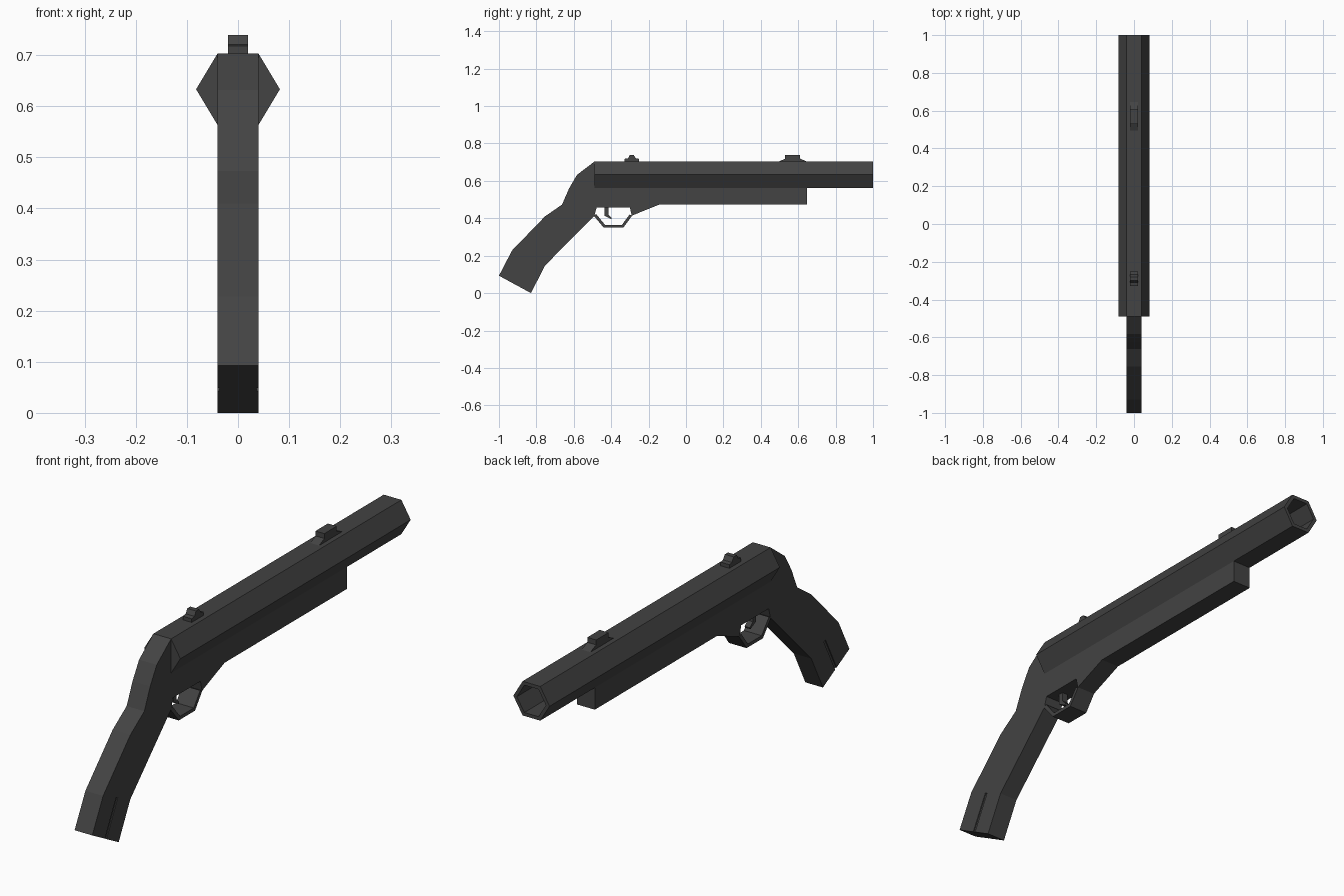
import bpy, bmesh

if "Cube" in bpy.data.objects:
    bpy.data.objects.remove(bpy.data.objects["Cube"])

mat = bpy.data.materials.new("dark_gunmetal_grey")
mat.diffuse_color = (0.056, 0.056, 0.056, 1)
mat.use_nodes = True
mat.node_tree.nodes["Principled BSDF"].inputs["Base Color"].default_value = mat.diffuse_color


def finish(bm, name):
    bmesh.ops.recalc_face_normals(bm, faces=bm.faces[:])
    me = bpy.data.meshes.new(name)
    bm.to_mesh(me)
    bm.free()
    me.materials.append(mat)
    ob = bpy.data.objects.new(name, me)
    bpy.context.collection.objects.link(ob)
    return ob


def prism(name, profile, half):
    """Extrude a (y, z) outline across x, from -half to +half."""
    bm = bmesh.new()
    a = [bm.verts.new((-half, y, z)) for y, z in profile]
    b = [bm.verts.new((half, y, z)) for y, z in profile]
    n = len(profile)
    bm.faces.new(a)
    bm.faces.new(b[::-1])
    for i in range(n):
        j = (i + 1) % n
        bm.faces.new((a[i], b[i], b[j], a[j]))
    return finish(bm, name)


# hexagonal barrel: back cap, outer wall, muzzle rim, bore wall, bore floor
HEX = [(-0.04, 0.07), (0.04, 0.07), (0.082, 0), (0.04, -0.07), (-0.04, -0.07), (-0.082, 0)]
bm = bmesh.new()
rings = []
for y, s in ((-0.49, 1), (1.0, 1), (1.0, 0.8), (0.7, 0.8)):
    rings.append([bm.verts.new((x * s, y, 0.633 + z * s)) for x, z in HEX])
for r, q in zip(rings, rings[1:]):
    for i in range(6):
        j = (i + 1) % 6
        bm.faces.new((r[i], r[j], q[j], q[i]))
bm.faces.new(rings[0])
bm.faces.new(rings[-1])
finish(bm, "barrel")

# receiver, grip and fore-end in one slab
prism("grip_and_fore_end", [
    (-0.49, 0.703), (-0.583, 0.632), (-0.625, 0.56), (-0.663, 0.473), (-0.754, 0.41),
    (-0.93, 0.228), (-0.754, 0.147), (-0.49, 0.414), (-0.478, 0.457),
    (-0.30, 0.457), (-0.29, 0.414), (-0.144, 0.473), (0.647, 0.473),
    (0.647, 0.58), (-0.45, 0.60)], 0.04)

# grip end: two halves with a thin groove between them
TOP = ((-0.93, 0.228), (-0.754, 0.147))
END = ((-1.0, 0.093), (-0.829, 0.0))


def mix(edge, t):
    (y0, z0), (y1, z1) = edge
    return (y0 + (y1 - y0) * t, z0 + (z1 - z0) * t)


for name, t0, t1, half in (("grip_end_rear", 0, 0.48, 0.04),
                           ("grip_end_groove", 0.48, 0.54, 0.036),
                           ("grip_end_front", 0.54, 1, 0.04)):
    prism(name, [mix(TOP, t0), mix(TOP, t1), mix(END, t1), mix(END, t0)], half)

# trigger guard band
prism("trigger_guard", [
    (-0.495, 0.416), (-0.44, 0.35), (-0.335, 0.35), (-0.288, 0.414),
    (-0.302, 0.42), (-0.343, 0.364), (-0.432, 0.364), (-0.48, 0.422)], 0.04)

# trigger
prism("trigger", [
    (-0.435, 0.46), (-0.435, 0.413), (-0.40, 0.395), (-0.397, 0.402),
    (-0.415, 0.42), (-0.415, 0.46)], 0.012)

# sights
prism("front_sight", [
    (0.49, 0.70), (0.53, 0.719), (0.53, 0.739), (0.61, 0.739),
    (0.61, 0.719), (0.647, 0.703), (0.647, 0.70)], 0.02)
prism("rear_sight", [
    (-0.328, 0.70), (-0.328, 0.718), (-0.31, 0.721), (-0.30, 0.739),
    (-0.28, 0.739), (-0.268, 0.721), (-0.252, 0.718), (-0.252, 0.70)], 0.02)
